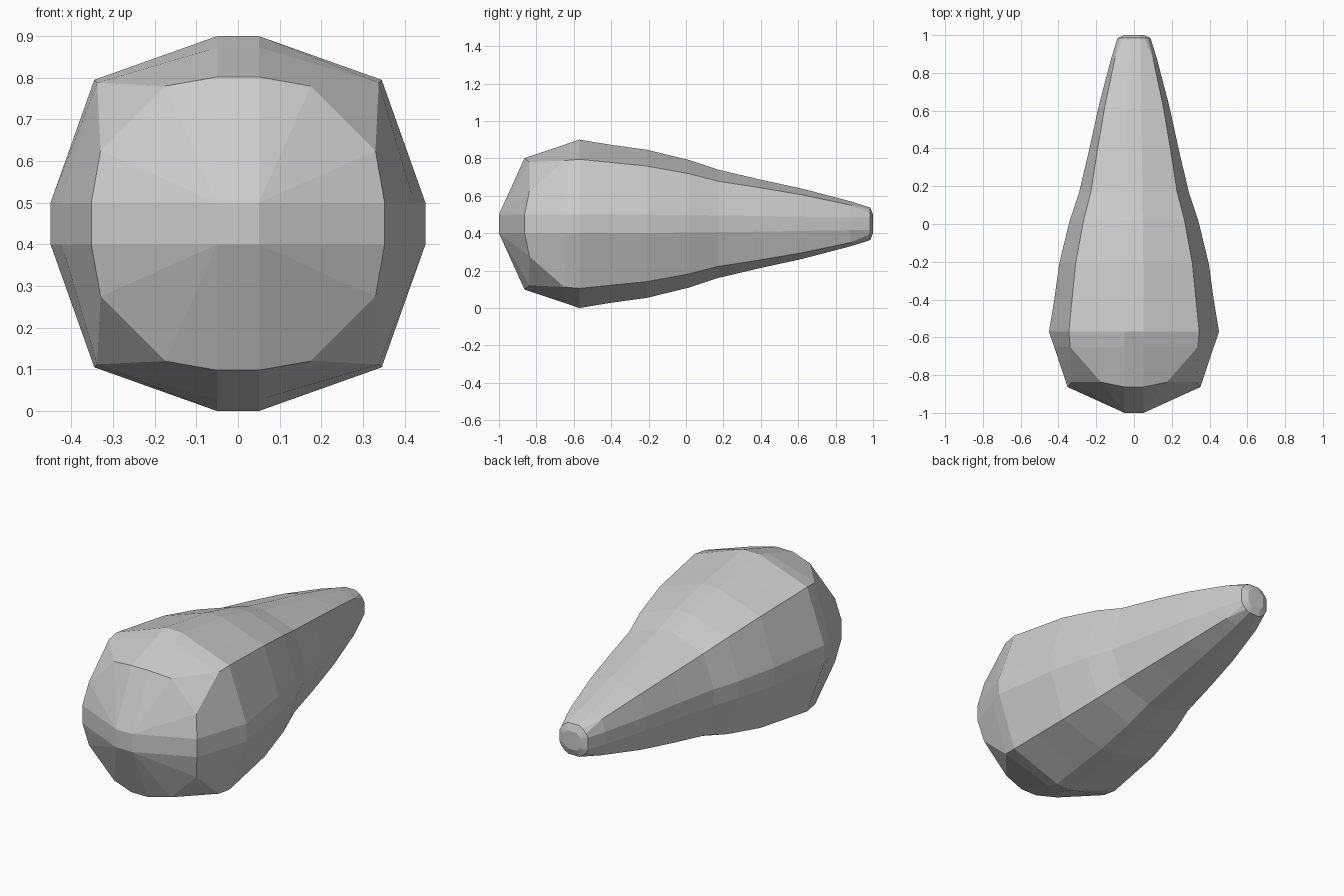
import bpy, bmesh

ZC = 0.45  # height of the long axis

# Cross-sections: (y of strip, y of corner, half size h, strip half width w, corner a, corner b)
sections = [
    (-1.00, -1.00, 0.050, 0.050, 0.050, 0.050),    # nose square
    (-0.863, -0.837, 0.352, 0.050, 0.175, 0.330),  # front rim with cut corners
    (-0.65, -0.65, 0.423, 0.050, 0.338, 0.338),
    (-0.57, -0.57, 0.450, 0.050, 0.345, 0.345),    # widest ring
    (-0.40, -0.40, 0.422, 0.050, 0.328, 0.328),
    (-0.21, -0.21, 0.396, 0.049, 0.309, 0.309),
    (0.02, 0.02, 0.340, 0.047, 0.267, 0.267),
    (0.17, 0.17, 0.290, 0.045, 0.228, 0.228),
    (0.39, 0.39, 0.238, 0.042, 0.194, 0.194),
    (0.62, 0.62, 0.188, 0.038, 0.155, 0.155),
    (0.88, 0.88, 0.120, 0.034, 0.100, 0.100),
    (0.985, 0.985, 0.087, 0.033, 0.055, 0.075),    # tail rim
    (1.00, 1.00, 0.050, 0.025, 0.035, 0.044),      # tail cap
]


def ring(bm, y, yc, h, w, a, b):
    """One quarter of the section, turned four times around the axis."""
    quarter = [(h, w, y), (b, a, yc), (a, b, yc), (w, h, y)]
    verts = []
    for k in range(4):
        for px, pz, py in quarter:
            for _ in range(k):
                px, pz = -pz, px
            verts.append(bm.verts.new((px, py, pz + ZC)))
    return verts


# Tapered body
bm = bmesh.new()
rings = [ring(bm, *s) for s in sections]
for r0, r1 in zip(rings, rings[1:]):
    n = len(r0)
    for i in range(n):
        j = (i + 1) % n
        bm.faces.new((r0[i], r0[j], r1[j], r1[i]))
bm.faces.new(rings[0])
bm.faces.new(rings[-1])
bmesh.ops.remove_doubles(bm, verts=bm.verts, dist=0.0005)
bmesh.ops.recalc_face_normals(bm, faces=bm.faces)

mesh = bpy.data.meshes.new("tapered_body")
bm.to_mesh(mesh)
bm.free()
body = bpy.data.objects.new("tapered_body", mesh)
bpy.context.collection.objects.link(body)
